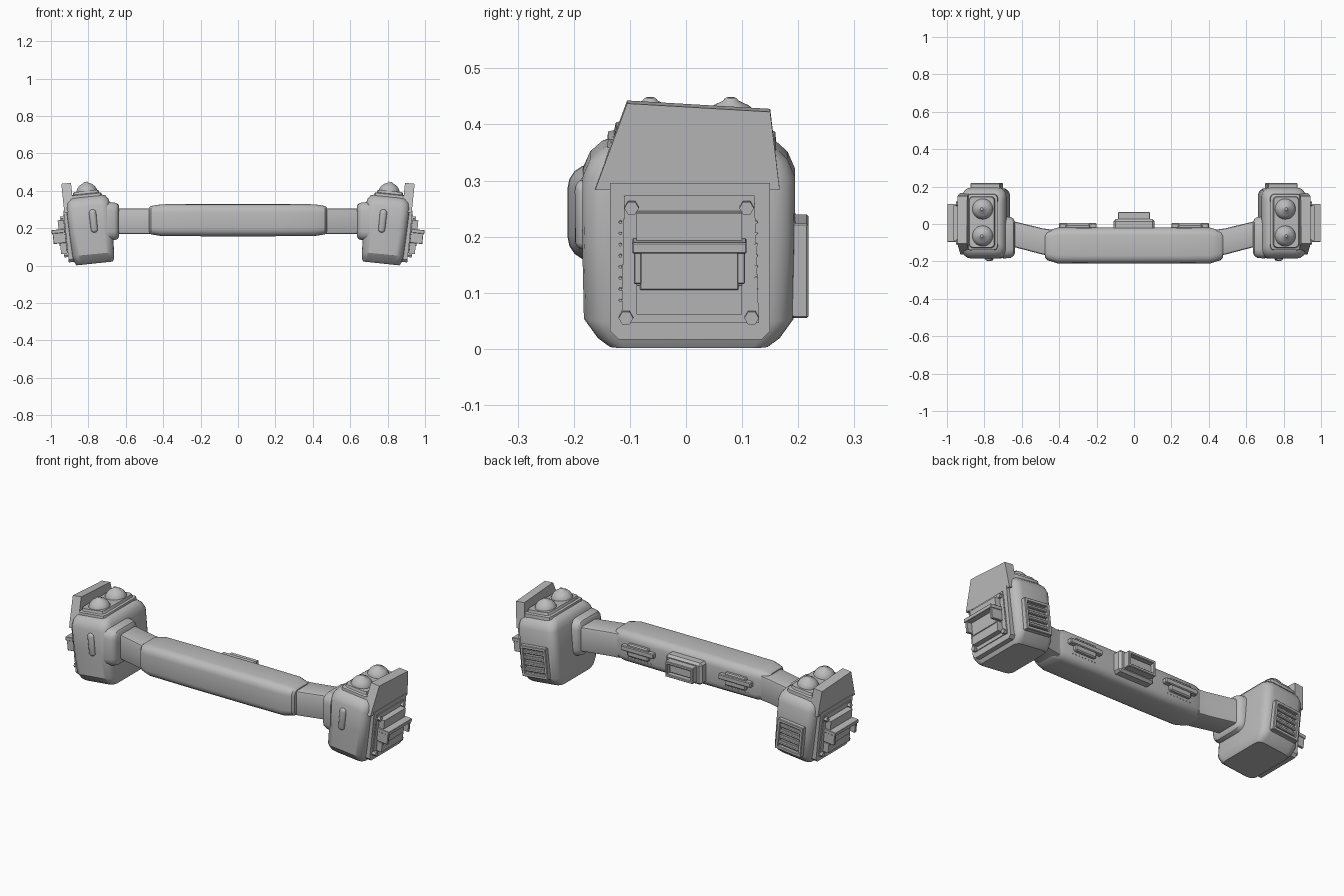
import bpy, bmesh, math
from mathutils import Matrix, Vector

cube = bpy.data.objects.get("Cube")
if cube:
    bpy.data.objects.remove(cube, do_unlink=True)

GREY = (0.5, 0.5, 0.5, 1)
mat = bpy.data.materials.new("plain grey")
mat.use_nodes = True
mat.diffuse_color = GREY
mat.node_tree.nodes["Principled BSDF"].inputs["Base Color"].default_value = GREY

# Pods lean outward around this pivot
PIVOT = Vector((0.79, 0, 0.19))
LEAN = (Matrix.Translation(PIVOT) @ Matrix.Rotation(math.radians(6), 4, 'Y')
        @ Matrix.Translation(-PIVOT))


def finish(name, bm, lean=False, mirror=False):
    bmesh.ops.recalc_face_normals(bm, faces=bm.faces)
    if lean:
        bm.transform(LEAN)
    me = bpy.data.meshes.new(name)
    bm.to_mesh(me)
    bm.free()
    me.materials.append(mat)
    for p in me.polygons:
        p.use_smooth = True
    me.set_sharp_from_angle(angle=math.radians(32))
    ob = bpy.data.objects.new(name, me)
    bpy.context.scene.collection.objects.link(ob)
    if mirror:
        ob.modifiers.new("other_side", 'MIRROR')
    return ob


def loft(name, axis, sections, segs=3, **kw):
    """Rounded rectangles (position, centre a, centre b, half a, half b, radius) skinned along an axis."""
    bm = bmesh.new()
    rings = []
    for pos, ca, cb, ha, hb, r in sections:
        ring = []
        for k, (sa, sb) in enumerate(((1, 1), (-1, 1), (-1, -1), (1, -1))):
            for i in range(segs + 1):
                t = math.pi / 2 * (k + i / segs)
                a = ca + sa * (ha - r) + r * math.cos(t)
                b = cb + sb * (hb - r) + r * math.sin(t)
                ring.append(bm.verts.new((pos, a, b) if axis == 'X' else (a, b, pos)))
        rings.append(ring)
    n = len(rings[0])
    for lo, hi in zip(rings, rings[1:]):
        for i in range(n):
            bm.faces.new((lo[i], lo[(i + 1) % n], hi[(i + 1) % n], hi[i]))
    bm.faces.new(rings[0])
    bm.faces.new(rings[-1])
    return finish(name, bm, **kw)


def box(name, x, y, z, bevel=0.0, **kw):
    """Box from (min, max) ranges."""
    bm = bmesh.new()
    bmesh.ops.create_cube(bm, size=1)
    for v in bm.verts:
        v.co = [(lo + hi) / 2 + c * (hi - lo) for c, (lo, hi) in zip(v.co, (x, y, z))]
    if bevel:
        bmesh.ops.bevel(bm, geom=bm.edges[:], offset=bevel, segments=1, affect='EDGES')
    return finish(name, bm, **kw)


def stud(name, centre, radius, depth, axis='X', sides=6, **kw):
    bm = bmesh.new()
    rot = Matrix.Rotation(math.pi / 2, 4, 'Y' if axis == 'X' else 'X')
    bmesh.ops.create_cone(bm, cap_ends=True, segments=sides, radius1=radius, radius2=radius,
                          depth=depth, matrix=Matrix.Translation(centre) @ rot)
    return finish(name, bm, **kw)


def prism(name, outline, x0, x1, bevel, **kw):
    """Side outline in (y, z) extruded along x, with chamfered edges."""
    bm = bmesh.new()
    face = bm.faces.new([bm.verts.new((x0, y, z)) for y, z in outline])
    out = bmesh.ops.extrude_face_region(bm, geom=[face])
    for v in out["geom"]:
        if isinstance(v, bmesh.types.BMVert):
            v.co.x = x1
    outer = [e for e in bm.edges if all(v.co.x == x1 for v in e.verts)]
    bmesh.ops.bevel(bm, geom=outer, offset=bevel, segments=1, affect='EDGES')
    return finish(name, bm, **kw)


POD = dict(lean=True, mirror=True)

# Central grip bar
bar = [(0.475, 0.065, 0.068, 0.03), (0.465, 0.078, 0.076, 0.036),
       (0.41, 0.095, 0.085, 0.042), (0.2, 0.096, 0.086, 0.042)]
ends = [(x, -0.115, 0.243, a, b, r) for x, a, b, r in bar]
loft("grip_bar", 'X', [(-s[0],) + s[1:] for s in ends] + ends[::-1], segs=4)

# Angled arms and the collars where they meet the pods
loft("arm", 'X', [(0.44, -0.1, 0.237, 0.07, 0.069, 0.012),
                  (0.49, -0.093, 0.237, 0.07, 0.069, 0.012),
                  (0.68, -0.045, 0.237, 0.068, 0.069, 0.012)], segs=2, mirror=True)
loft("collar", 'X', [(0.637, -0.072, 0.237, 0.085, 0.084, 0.035),
                     (0.645, -0.072, 0.237, 0.1, 0.095, 0.04),
                     (0.66, -0.072, 0.237, 0.11, 0.1, 0.045),
                     (0.7, -0.072, 0.237, 0.112, 0.104, 0.045)], mirror=True)

# Pod housing
loft("pod_body", 'Z', [(0.01, 0.785, 0.005, 0.098, 0.142, 0.03),
                       (0.025, 0.785, 0.005, 0.106, 0.162, 0.036),
                       (0.06, 0.787, 0.005, 0.112, 0.187, 0.042),
                       (0.2, 0.787, 0.005, 0.116, 0.19, 0.045),
                       (0.315, 0.787, 0.005, 0.118, 0.189, 0.045),
                       (0.345, 0.787, 0.005, 0.112, 0.176, 0.045),
                       (0.365, 0.787, 0.005, 0.098, 0.155, 0.04),
                       (0.372, 0.787, 0.005, 0.08, 0.135, 0.035)], segs=4, **POD)

# Stepped pad and domes on top
loft("dome_pad", 'Z', [(0.35, 0.792, 0.01, 0.085, 0.152, 0.02),
                       (0.382, 0.792, 0.01, 0.082, 0.149, 0.02),
                       (0.386, 0.792, 0.01, 0.07, 0.138, 0.02),
                       (0.4, 0.792, 0.01, 0.067, 0.135, 0.02)], segs=2, **POD)
for label, y in (("front", -0.064), ("back", 0.08)):
    rings = [(0.385, 0.056), (0.404, 0.055), (0.42, 0.047), (0.434, 0.033),
             (0.443, 0.014), (0.446, 0.012), (0.449, 0.008)]
    loft(label + "_dome", 'Z', [(z, 0.787, y, r, r, r * 0.999) for z, r in rings], segs=6, **POD)

# Outer upright fin with a sloping top
prism("side_fin", [(-0.162, 0.297), (0.167, 0.297), (0.15, 0.437), (-0.105, 0.452)],
      0.866, 0.918, 0.014, **POD)

# Outer panel with cut corners
prism("side_panel", [(-0.12, 0.03), (0.135, 0.03), (0.15, 0.045), (0.15, 0.31),
                     (-0.135, 0.31), (-0.135, 0.045)], 0.88, 0.922, 0.012, **POD)
prism("side_plate", [(-0.115, 0.06), (0.13, 0.06), (0.122, 0.288), (-0.11, 0.288)],
      0.9, 0.927, 0.004, **POD)
for y, z in ((-0.097, 0.267), (0.108, 0.267), (-0.107, 0.07), (0.117, 0.07)):
    stud("panel_bolt", (0.93, y, z), 0.013, 0.026, **POD)
for i in range(8):
    for y in (-0.117, 0.125):
        stud("panel_rivet", (0.924, y, 0.1 + i * 0.02), 0.003, 0.01, **POD)

# Outer latch: upper and lower blocks, shelf, cheeks and middle box
MID = 0.006
for label, lo, hi, inset in (("upper", 0.205, 0.26, 0.012), ("lower", 0.078, 0.13, -0.012)):
    outline = [(MID - 0.094, lo), (MID + 0.094, lo), (MID + 0.094, hi), (MID - 0.094, hi)]
    prism(label + "_latch_block", outline, 0.915, 0.958, 0.014, **POD)
box("latch_shelf", (0.92, 0.997), (MID - 0.102, MID + 0.102), (0.191, 0.211), 0.002, **POD)
for s in (-1, 1):
    y = MID + s * 0.092
    box("latch_cheek", (0.92, 0.992), (y - 0.007, y + 0.007), (0.136, 0.193), 0.002, **POD)
box("latch_core", (0.915, 0.962), (MID - 0.088, MID + 0.088), (0.122, 0.193), 0.002, **POD)

# Raised slot on the pod front
bm = bmesh.new()
bmesh.ops.create_uvsphere(bm, u_segments=16, v_segments=10, radius=0.019)
for v in bm.verts:
    v.co = (v.co.x + 0.768, v.co.y * 0.7 - 0.185, v.co.z + 0.237 + math.copysign(0.043, v.co.z))
finish("front_slot", bm, **POD)

# Louvred vent on the pod back
VX, VZ = (0.712, 0.87), (0.062, 0.232)
box("vent_base", VX, (0.17, 0.2), VZ, 0.004, **POD)
for x in (VX[0], VX[1] - 0.018):
    box("vent_side", (x, x + 0.018), (0.19, 0.218), VZ, 0.003, **POD)
for z in (VZ[0], VZ[1] - 0.018):
    box("vent_rail", VX, (0.19, 0.218), (z, z + 0.018), 0.003, **POD)
for i in range(4):
    z = 0.09 + i * 0.032
    box("vent_slat", (0.725, 0.857), (0.19, 0.213), (z, z + 0.017), 0.004, **POD)

# Centre housing behind the bar
box("back_housing", (-0.11, 0.11), (-0.05, 0.026), (0.183, 0.303), 0.012)
box("back_housing_core", (-0.07, 0.07), (0.0, 0.048), (0.22, 0.266), 0.004)
for z in (0.2, 0.27):
    box("back_housing_rail", (-0.085, 0.085), (0.01, 0.064), (z, z + 0.016), 0.003)
for x in (-0.085, 0.071):
    box("back_housing_side", (x, x + 0.014), (0.01, 0.064), (0.2, 0.286), 0.003)

# Low clips either side of the housing
box("back_clip", (0.2, 0.4), (-0.04, 0.005), (0.24, 0.268), 0.004, mirror=True)
box("back_clip_pad", (0.235, 0.365), (-0.04, -0.001), (0.212, 0.282), 0.006, mirror=True)
for i in range(8):
    stud("back_rivet", (0.23 + i * 0.02, -0.022, 0.198), 0.003, 0.012, axis='Y', mirror=True)
